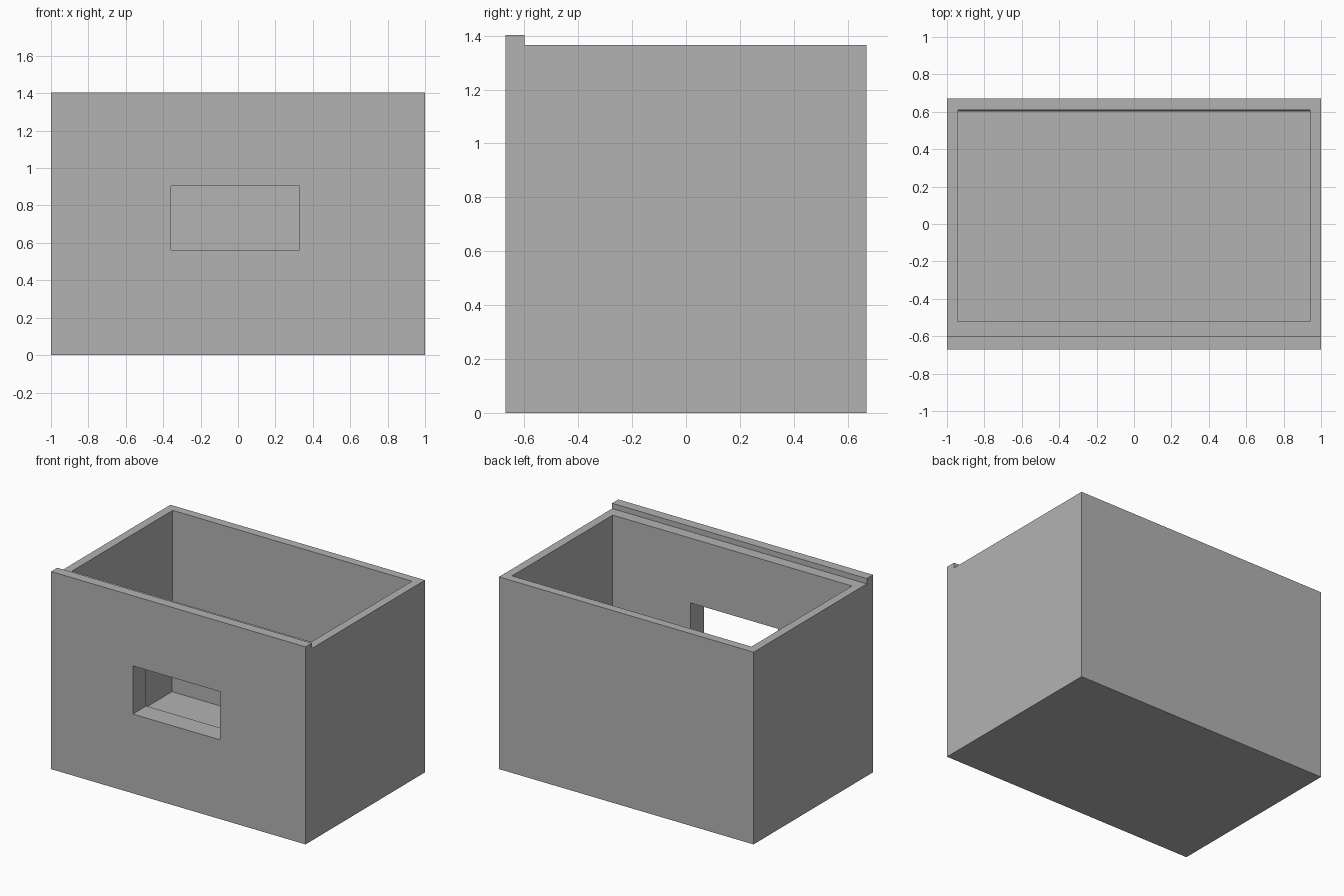
import bpy
import bmesh

cube = bpy.data.objects.get("Cube")
if cube:
    bpy.data.objects.remove(cube, do_unlink=True)

grey = bpy.data.materials.new("plain grey")
grey.use_nodes = True
COLOUR = (0.45, 0.45, 0.45, 1)
grey.diffuse_color = COLOUR
grey.node_tree.nodes["Principled BSDF"].inputs["Base Color"].default_value = COLOUR


def box(name, x, y, z):
    """Box from its (min, max) extent on each axis."""
    bm = bmesh.new()
    bmesh.ops.create_cube(bm, size=1)
    for v in bm.verts:
        v.co = [r[c > 0] for r, c in zip((x, y, z), v.co)]
    mesh = bpy.data.meshes.new(name)
    bm.to_mesh(mesh)
    bm.free()
    mesh.materials.append(grey)
    obj = bpy.data.objects.new(name, mesh)
    bpy.context.collection.objects.link(obj)
    return obj


def cut(target, cutter):
    cutter.hide_render = True
    cutter.hide_viewport = True
    mod = target.modifiers.new(cutter.name, "BOOLEAN")
    mod.operation = "DIFFERENCE"
    mod.solver = "EXACT"
    mod.object = cutter


# Outer block, up to the top of the front lip
housing = box("housing", (-1, 1), (-0.67, 0.67), (0, 1.403))

# Step behind the front lip
cut(housing, box("rim_step_cutter", (-1.1, 1.1), (-0.6, 0.8), (1.365, 1.6)))

# Open interior; the back wall leans in slightly towards the floor
cavity = box("cavity_cutter", (-0.94, 0.94), (-0.52, 0.61), (0.08, 1.365 + 0.2))
for v in cavity.data.vertices:
    if v.co.z < 1 and v.co.y > 0:
        v.co.y = 0.602
cut(housing, cavity)

# Window through the thick front wall
cut(housing, box("window_cutter", (-0.357, 0.328), (-0.8, -0.4), (0.563, 0.905)))
